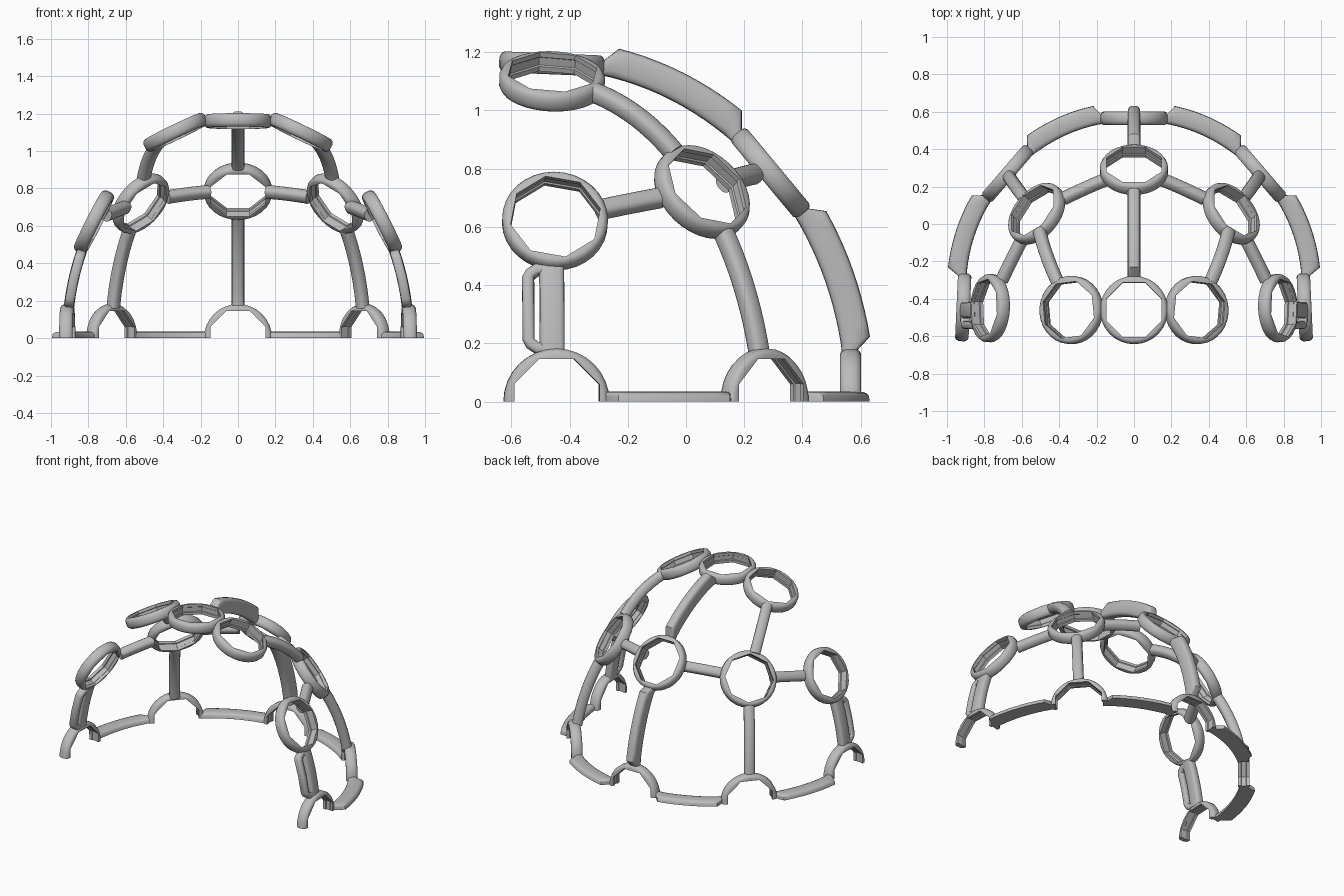
import bpy, bmesh, math
from mathutils import Vector

cube = bpy.data.objects.get("Cube")
if cube:
    bpy.data.objects.remove(cube, do_unlink=True)

gray = bpy.data.materials.new("plain_gray")
gray.use_nodes = True
color = (0.5, 0.5, 0.5, 1)
gray.diffuse_color = color
gray.node_tree.nodes["Principled BSDF"].inputs["Base Color"].default_value = color

# The dome that every part follows
CENTER = Vector((0, -0.5, 0))
AXES = Vector((0.93, 1.07, 1.17))
RING_R, RING_T = 0.182, 0.036
parts = []


def to_unit(p):
    return Vector([(a - c) / s for a, c, s in zip(p, CENTER, AXES)])


def from_unit(q):
    return Vector([a * s + c for a, c, s in zip(q, CENTER, AXES)])


def normal_at(p):
    return Vector([a / s for a, s in zip(to_unit(p), AXES)]).normalized()


def arc(a, b, bulge=0.0, trim=0.165, n=12):
    """Points over the dome from ring a to ring b, stopping at the rims."""
    qa, qb = to_unit(a), to_unit(b)
    da, db = qa.normalized(), qb.normalized()
    fine = []
    for i in range(201):
        t = i / 200
        reach = qa.length + (qb.length - qa.length) * t + bulge * math.sin(math.pi * t)
        p = from_unit(da.slerp(db, t) * reach)
        if (p - Vector(a)).length > trim and (p - Vector(b)).length > trim:
            fine.append(p)
    return [fine[round(i * (len(fine) - 1) / n)] for i in range(n + 1)]


def finish(name, loops, closed, mirrored, cut):
    """Skin a row of vertex loops, optionally cut flat at the ground."""
    bm = bmesh.new()
    rows = [[bm.verts.new(p) for p in loop] for loop in loops]
    size = len(rows[0])
    pairs = list(zip(rows, rows[1:])) + ([(rows[-1], rows[0])] if closed else [])
    for r, s in pairs:
        for i in range(size):
            j = (i + 1) % size
            bm.faces.new((r[i], r[j], s[j], s[i]))
    if not closed:
        bm.faces.new(rows[0])
        bm.faces.new(rows[-1])
    if cut:
        bmesh.ops.bisect_plane(bm, geom=bm.verts[:] + bm.edges[:] + bm.faces[:], dist=1e-5,
                               plane_co=(0, 0, 0), plane_no=(0, 0, 1), clear_inner=True)
        bmesh.ops.holes_fill(bm, edges=[e for e in bm.edges if e.is_boundary], sides=0)
    bmesh.ops.recalc_face_normals(bm, faces=bm.faces[:])
    mesh = bpy.data.meshes.new(name)
    bm.to_mesh(mesh)
    bm.free()
    mesh.materials.append(gray)
    ob = bpy.data.objects.new(name, mesh)
    bpy.context.collection.objects.link(ob)
    if mirrored:
        ob.modifiers.new("mirror", "MIRROR").use_mirror_merge = False
    parts.append(ob)


def ring(name, center, mirrored=True, cut=False, turn=0.0):
    """Round rim outside, grooved octagon opening inside."""
    c, n = Vector(center), normal_at(center)
    u = Vector((0, 0, 1)).cross(n)
    u = u.normalized() if abs(c.x) > 0.01 else Vector((1, 0, 0))
    v = n.cross(u)
    outer = [(0.164, 1), (0.174, 0.85), (RING_R, 0.45), (RING_R, -0.45), (0.174, -0.85), (0.164, -1)]
    inner = [(0.146, -1), (0.146, -0.5), (0.151, -0.4), (0.151, 0.4), (0.146, 0.5), (0.146, 1)]
    step = math.pi / 4
    loops = []
    for i in range(32):
        t = i * math.pi / 16
        octagon = 1 / math.cos((t + turn + step / 2) % step - step / 2)
        d = u * math.cos(t) + v * math.sin(t)
        loops.append([c + d * r + n * h * RING_T for r, h in outer]
                     + [c + d * r * octagon + n * h * RING_T for r, h in inner])
    finish(name, loops, True, mirrored, cut)


def bar(name, pts, width, low, high, mirrored=True, cut=False, bevel=0.0, power=0.6):
    """Rounded bar along pts; low and high are its depths about the dome."""
    loops = []
    for i, p in enumerate(pts):
        tangent = (pts[min(i + 1, len(pts) - 1)] - pts[max(i - 1, 0)]).normalized()
        n = normal_at(p)
        n = (n - tangent * n.dot(tangent)).normalized()
        side = tangent.cross(n)
        top = high - (bevel if i in (0, len(pts) - 1) else 0)
        loop = []
        for k in range(16):
            cs, sn = math.cos(k * math.pi / 8), math.sin(k * math.pi / 8)
            x = math.copysign(abs(cs) ** power, cs) * width / 2
            y = math.copysign(abs(sn) ** power, sn)
            loop.append(p + side * x + n * ((low + top) / 2 + y * (top - low) / 2))
        loops.append(loop)
    finish(name, loops, False, mirrored, cut)


# Ring centers
crown, upper = (0, -0.46, 1.16), (0.335, -0.46, 1.10)
temple, rear_side, rear = (0.77, -0.45, 0.62), (0.52, 0.055, 0.72), (0, 0.29, 0.785)
base_rear, base_corner, base_front = (0, 0.565, 0), (0.675, 0.27, 0), (0.913, -0.445, 0)

# Full rings and the half rings standing on the ground
ring("crown_ring", crown, mirrored=False)
ring("rear_ring", rear, mirrored=False)
ring("upper_rings", upper, turn=math.pi / 16)
ring("temple_rings", temple, turn=math.pi / 16)
ring("rear_side_rings", rear_side, turn=math.pi / 16)
ring("base_rear_arch", base_rear, mirrored=False, cut=True)
ring("base_corner_arches", base_corner, cut=True)
ring("base_front_arches", base_front, cut=True)

# Deep spine bars on the center line and deep rim strips along the ground
deep = dict(width=0.068, low=-0.018, high=0.085, bevel=0.055)
bar("crown_spine", arc(crown, rear), mirrored=False, **deep)
bar("rear_spine", arc(rear, base_rear), mirrored=False, **deep)
bar("rear_rim_strips", arc(base_rear, base_corner), cut=True, **deep)
bar("side_rim_strips", arc(base_corner, base_front, bulge=0.02), cut=True, **deep)

# Slim bars linking the other rings
slim = dict(width=0.068, low=-0.033, high=0.033, power=0.75)
bar("rear_link_bars", arc(rear, rear_side, bulge=-0.025), **slim)
bar("temple_link_bars", arc(rear_side, temple, bulge=-0.025), **slim)
bar("upper_link_bars", arc(upper, rear_side, bulge=0.03), **slim)
bar("corner_posts", arc(rear_side, base_corner), **slim)

# Flat front posts, each with a strap loop on its front edge
post = [p + Vector((0, -0.015, 0)) for p in arc(temple, base_front, n=20)]
bar("front_posts", post, 0.086, -0.028, 0.028, power=0.5)
loop_path = [(1, 0.0), (1, -0.05), (2, -0.073), (3, -0.081), (10, -0.081),
             (17, -0.081), (18, -0.073), (19, -0.05), (19, 0.0)]
bar("strap_loops", [post[i] + Vector((0, dy, 0)) for i, dy in loop_path],
    0.042, -0.026, 0.026, power=0.7)

# Smooth shading with sharp edges kept
bpy.ops.object.select_all(action="DESELECT")
for ob in parts:
    ob.select_set(True)
bpy.context.view_layer.objects.active = parts[0]
bpy.ops.object.shade_smooth_by_angle(angle=math.radians(35))
